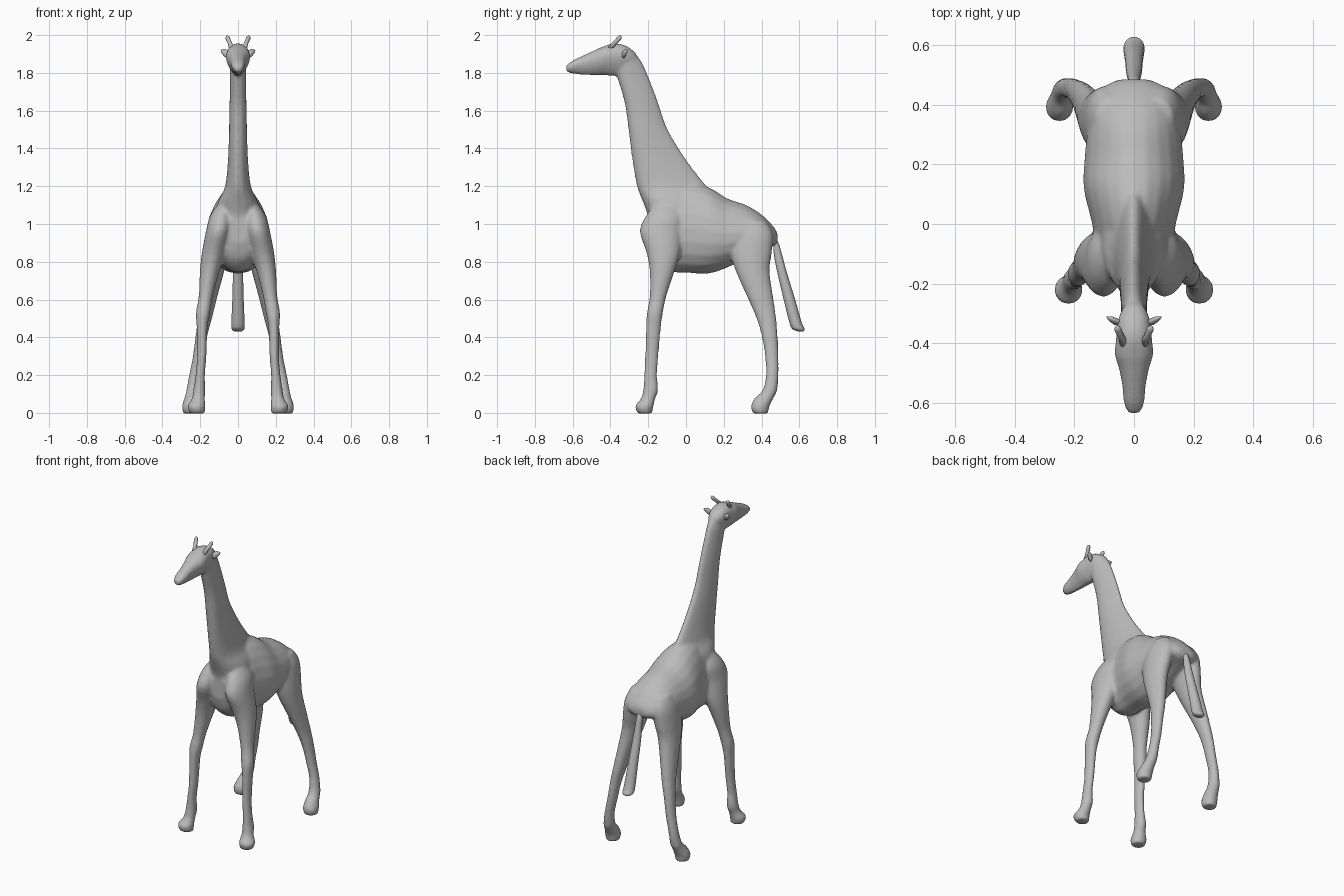
import bpy, bmesh, math
from mathutils import Vector

default = bpy.data.objects.get("Cube")
if default:
    bpy.data.objects.remove(default)

grey = bpy.data.materials.new("plain grey")
grey.use_nodes = True
colour = (0.5, 0.5, 0.5, 1)
grey.diffuse_color = colour
grey.node_tree.nodes["Principled BSDF"].inputs["Base Color"].default_value = colour


def spline(p, q, r, s, t):
    return tuple(b + 0.5 * t * (c - a + t * (2 * a - 5 * b + 4 * c - d + t * (3 * (b - c) + d - a)))
                 for a, b, c, d in zip(p, q, r, s))


def loft(bm, axis, stations, side=1, egg=0.0, sides=20, steps=4):
    """Skin oval rings along axis; station = position, low, high, centre x, half width."""
    pts = [stations[0]] + stations + [stations[-1]]
    path = [spline(*pts[i:i + 4], k / steps) for i in range(len(pts) - 3) for k in range(steps)]
    path.append(stations[-1])
    rings = []
    for pos, low, high, cx, half in path:
        ring = []
        for k in range(sides):
            a = math.tau * k / sides
            x = side * cx + half * math.cos(a) * (1 - egg * math.sin(a))
            v = (low + high) / 2 + (high - low) / 2 * math.sin(a)
            ring.append(bm.verts.new((x, v, pos) if axis == "z" else (x, pos, v)))
        rings.append(ring)
    faces = [bm.faces.new((r[k], r[(k + 1) % sides], s[(k + 1) % sides], s[k]))
             for r, s in zip(rings, rings[1:]) for k in range(sides)]
    faces += [bm.faces.new(rings[0]), bm.faces.new(rings[-1])]
    bmesh.ops.recalc_face_normals(bm, faces=faces)


def rod(bm, points, radii, flat=1.0, sides=10):
    """Tapered round or flattened rod through a few points."""
    pts = [Vector(p) for p in points]
    along = (pts[-1] - pts[0]).normalized()
    u = along.cross(Vector((0, 1, 0))).normalized()
    w = along.cross(u)
    rings = [[bm.verts.new(p + r * (u * math.cos(math.tau * k / sides) + flat * w * math.sin(math.tau * k / sides)))
              for k in range(sides)] for p, r in zip(pts, radii)]
    for r, s in zip(rings, rings[1:]):
        for k in range(sides):
            bm.faces.new((r[k], r[(k + 1) % sides], s[(k + 1) % sides], s[k]))
    bm.faces.new(rings[0])
    bm.faces.new(rings[-1])
    bmesh.ops.recalc_face_normals(bm, faces=bm.faces)


def finish(bm, name):
    mesh = bpy.data.meshes.new(name)
    bm.to_mesh(mesh)
    bm.free()
    obj = bpy.data.objects.new(name, mesh)
    bpy.context.collection.objects.link(obj)
    mesh.materials.append(grey)
    bpy.ops.object.select_all(action="DESELECT")
    bpy.context.view_layer.objects.active = obj
    obj.select_set(True)
    bpy.ops.object.shade_smooth()
    return obj


# Trunk, neck and head
skin = bmesh.new()
loft(skin, "y", [
    (-.2, .9, 1.05, 0, .06), (-.17, .81, 1.1, 0, .1), (-.1, .75, 1.17, 0, .125),
    (0, .742, 1.22, 0, .14), (.12, .738, 1.195, 0, .168), (.22, .77, 1.135, 0, .165),
    (.32, .82, 1.1, 0, .155), (.4, .86, 1.05, 0, .14), (.46, .88, .99, 0, .1),
    (.485, .9, .95, 0, .05)], egg=.15)
loft(skin, "z", [
    (.95, -.19, .15, 0, .1), (1.05, -.205, .18, 0, .11), (1.12, -.23, .17, 0, .1),
    (1.2, -.26, .11, 0, .066), (1.34, -.285, .003, 0, .051), (1.5, -.305, -.095, 0, .046),
    (1.64, -.325, -.145, 0, .043), (1.78, -.365, -.198, 0, .042), (1.86, -.38, -.235, 0, .043),
    (1.92, -.38, -.28, 0, .035)], egg=.3)
loft(skin, "y", [
    (-.635, 1.805, 1.84, 0, .02), (-.6, 1.795, 1.865, 0, .034), (-.55, 1.79, 1.89, 0, .037),
    (-.48, 1.787, 1.922, 0, .05), (-.44, 1.788, 1.94, 0, .062), (-.38, 1.783, 1.957, 0, .058),
    (-.32, 1.8, 1.945, 0, .052), (-.27, 1.83, 1.91, 0, .03)], egg=-.3)

# Legs with their shoulder and thigh muscles
front_leg = [
    (-.004, -.255, -.18, .215, .04), (.035, -.27, -.172, .22, .048), (.075, -.24, -.163, .21, .035),
    (.12, -.227, -.147, .205, .032), (.2, -.222, -.153, .2, .025), (.3, -.217, -.146, .192, .025),
    (.45, -.212, -.133, .19, .029), (.53, -.207, -.122, .185, .038), (.62, -.192, -.103, .17, .038),
    (.75, -.192, -.06, .15, .052), (.85, -.21, -.03, .127, .064), (.96, -.245, -.02, .103, .067),
    (1.04, -.215, -.01, .09, .06), (1.1, -.17, -.05, .07, .04)]
hind_leg = [
    (-.004, .355, .435, .25, .04), (.035, .343, .442, .25, .047), (.08, .365, .465, .245, .038),
    (.12, .405, .483, .24, .034), (.2, .423, .49, .23, .029), (.3, .418, .49, .21, .029),
    (.4, .402, .486, .195, .031), (.5, .373, .478, .175, .037), (.6, .33, .464, .157, .044),
    (.75, .263, .443, .13, .057), (.85, .235, .455, .113, .064), (.95, .24, .46, .095, .065),
    (1.02, .28, .42, .08, .05)]
for side in (-1, 1):
    loft(skin, "z", front_leg, side)
    loft(skin, "z", hind_leg, side)

# Fuse everything into one soft skin
body = finish(skin, "body")
remesh = body.modifiers.new("fuse", "REMESH")
remesh.mode = "VOXEL"
remesh.voxel_size = 0.009
remesh.use_smooth_shade = True
soften = body.modifiers.new("soften", "SMOOTH")
soften.factor = 0.5
soften.iterations = 8
for name in ("fuse", "soften"):
    bpy.ops.object.modifier_apply(modifier=name)
if not body.data.materials:
    body.data.materials.append(grey)

# Tail with a thick tuft
bm = bmesh.new()
loft(bm, "z", [
    (.94, .44, .465, 0, .014), (.9, .46, .49, 0, .018), (.84, .465, .508, 0, .02),
    (.75, .482, .532, 0, .026), (.6, .517, .578, 0, .03), (.48, .547, .612, 0, .035),
    (.445, .562, .628, 0, .034), (.432, .59, .622, 0, .02)])
finish(bm, "tail")

# Horns and ears
for side, label in ((1, "left"), (-1, "right")):
    bm = bmesh.new()
    rod(bm, [(side * .032, -.405, 1.925), (side * .043, -.378, 1.957),
             (side * .055, -.352, 1.985), (side * .058, -.345, 1.995)], [.015, .011, .012, .006])
    finish(bm, label + "_horn")
    bm = bmesh.new()
    rod(bm, [(side * .035, -.335, 1.885), (side * .06, -.328, 1.9),
             (side * .078, -.318, 1.915), (side * .09, -.312, 1.92)], [.014, .019, .015, .004], flat=.6)
    finish(bm, label + "_ear")
